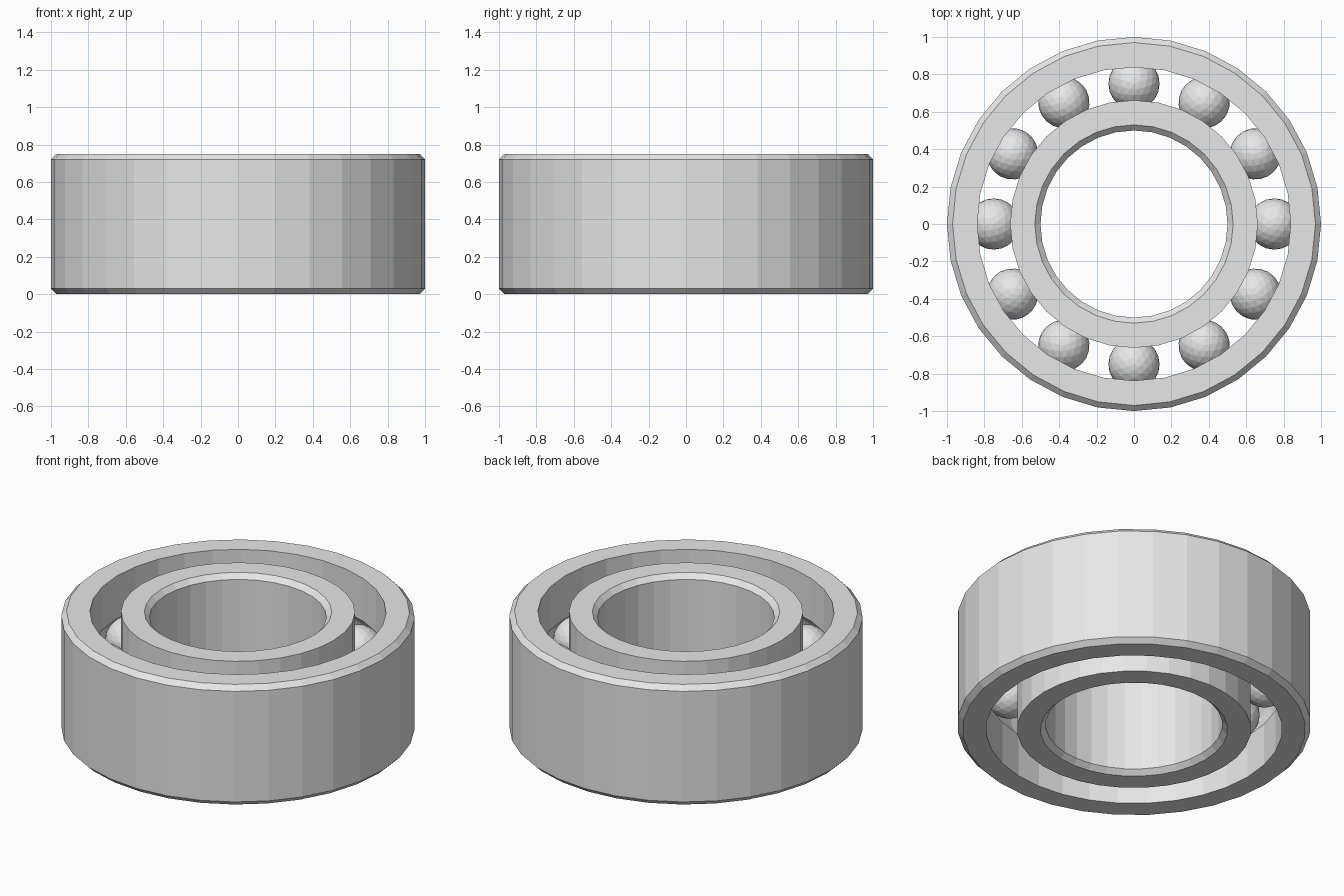
import bpy, bmesh
from math import sin, cos, pi, acos, tau

cube = bpy.data.objects.get("Cube")
if cube:
    bpy.data.objects.remove(cube)

HEIGHT, MID = 0.75, 0.375
SIDES = 32
CHAMFER = 0.03
PITCH, BALL_RADIUS, BALL_COUNT = 0.75, 0.137, 12
GROOVE = 0.139

steel = bpy.data.materials.new("steel grey")
steel.use_nodes = True
grey = (0.8, 0.8, 0.8, 1)
steel.diffuse_color = grey
steel.node_tree.nodes["Principled BSDF"].inputs["Base Color"].default_value = grey


def add_object(name, bm):
    mesh = bpy.data.meshes.new(name)
    bm.to_mesh(mesh)
    bm.free()
    mesh.materials.append(steel)
    obj = bpy.data.objects.new(name, mesh)
    bpy.context.collection.objects.link(obj)
    return obj


def lathe(name, profile):
    """Spin a closed (radius, height) profile around the z axis."""
    bm = bmesh.new()
    rings = []
    for i in range(SIDES):
        a = tau * i / SIDES
        rings.append([bm.verts.new((r * cos(a), r * sin(a), z)) for r, z in profile])
    n = len(profile)
    for i in range(SIDES):
        here, after = rings[i], rings[(i + 1) % SIDES]
        for j in range(n):
            k = (j + 1) % n
            bm.faces.new((here[j], after[j], after[k], here[k]))
    bmesh.ops.recalc_face_normals(bm, faces=bm.faces)
    return add_object(name, bm)


def ring_profile(plain, grooved):
    """Chamfered plain wall on one side, ball groove in the other."""
    s = 1 if grooved > plain else -1
    inset = plain + s * CHAMFER
    points = [(grooved, 0), (inset, 0), (plain, CHAMFER),
              (plain, HEIGHT - CHAMFER), (inset, HEIGHT), (grooved, HEIGHT)]
    # Rounded race, from its upper edge to its lower edge
    half = acos(abs(grooved - PITCH) / GROOVE)
    steps = 8
    for i in range(steps + 1):
        a = half * (1 - 2 * i / steps)
        points.append((PITCH - s * GROOVE * cos(a), MID + GROOVE * sin(a)))
    return points


# Outer and inner rings
lathe("outer_ring", ring_profile(1.0, 0.838))
lathe("inner_ring", ring_profile(0.5, 0.662))

# Balls between the rings
for i in range(BALL_COUNT):
    a = tau * i / BALL_COUNT
    bm = bmesh.new()
    bmesh.ops.create_icosphere(bm, subdivisions=3, radius=BALL_RADIUS)
    ball = add_object(f"ball_{i + 1}", bm)
    ball.location = (PITCH * cos(a), PITCH * sin(a), MID)
    ball.rotation_euler.z = a
